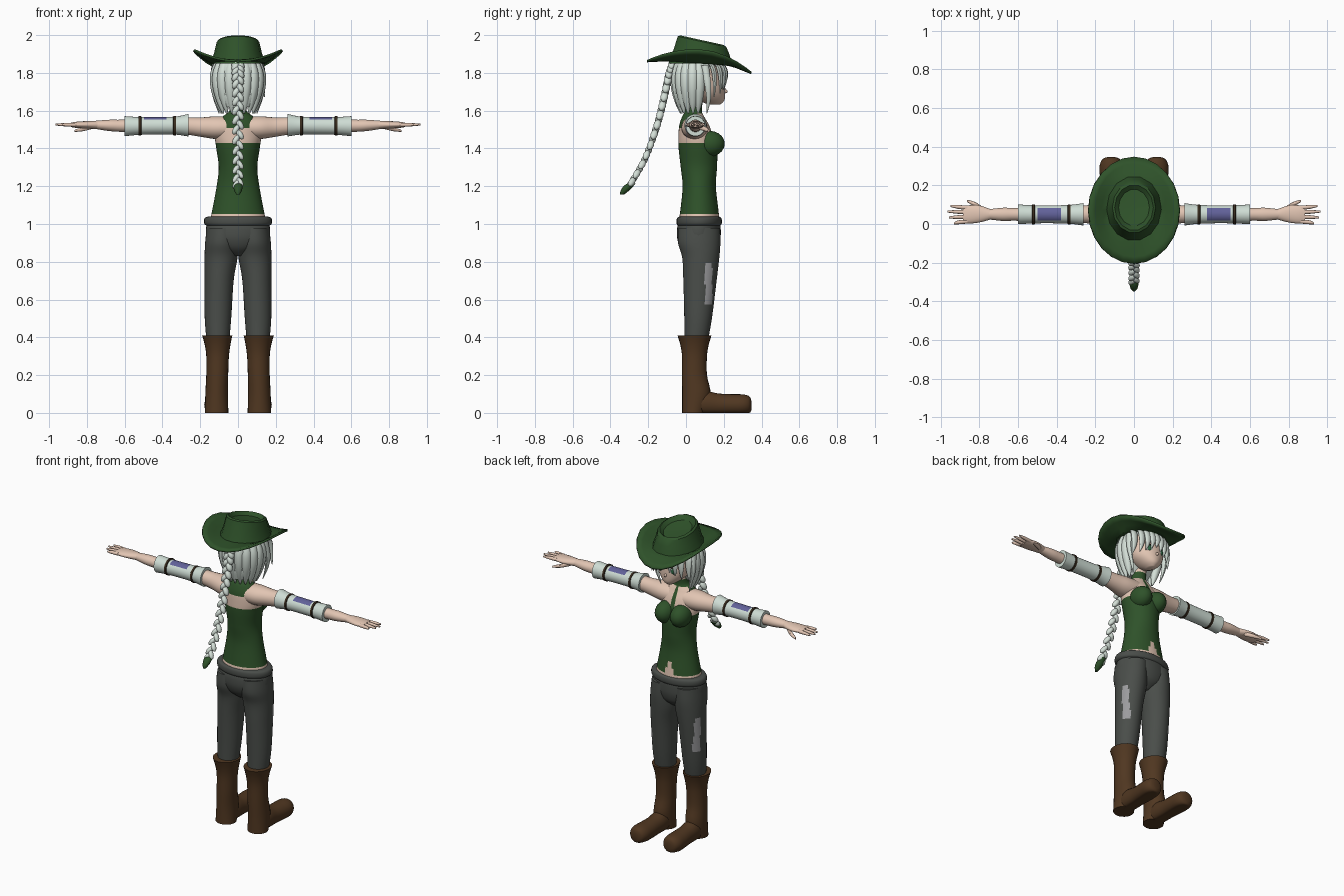
import bpy, bmesh, math
from mathutils import Vector, Matrix

cube = bpy.data.objects.get("Cube")
if cube:
    bpy.data.objects.remove(cube)


def material(name, r, g, b):
    m = bpy.data.materials.new(name)
    m.use_nodes = True
    m.diffuse_color = (r, g, b, 1)
    m.node_tree.nodes["Principled BSDF"].inputs["Base Color"].default_value = (r, g, b, 1)
    return m


GREEN = material("forest green", .028, .085, .023)
PANTS = material("charcoal cloth", .068, .075, .068)
BOOT = material("brown leather", .08, .038, .015)
SKIN = material("skin", .76, .56, .45)
HAIR = material("silver hair", .66, .74, .68)
SLEEVE = material("pale sleeve", .62, .72, .66)
STRAP = material("dark leather", .04, .025, .013)
BLUE = material("blue patch", .12, .12, .32)
GREY = material("grey stripe", .33, .33, .34)
EYE = material("eye green", .03, .14, .06)

AXES = {"x": lambda t, a, b: (t, a, b),
        "y": lambda t, a, b: (a, t, b),
        "z": lambda t, a, b: (a, b, t)}


def smooth_path(rows, k):
    """Catmull-Rom interpolation through rows of numbers."""
    pts = [Vector(r) for r in rows]
    out = []
    for i in range(len(pts) - 1):
        p0, p1, p2, p3 = pts[max(i - 1, 0)], pts[i], pts[i + 1], pts[min(i + 2, len(pts) - 1)]
        for j in range(k):
            t = j / k
            out.append(p1 + (p2 - p0) * (t / 2) + (p0 * 2 - p1 * 5 + p2 * 4 - p3) * (t * t / 2)
                       + (p1 * 3 - p0 - p2 * 3 + p3) * (t ** 3 / 2))
    return out + [pts[-1]]


def finish(name, bm, mats, mirror=False, angle=40, rule=None):
    bmesh.ops.recalc_face_normals(bm, faces=bm.faces)
    if rule:
        for f in bm.faces:
            f.material_index = rule(f.calc_center_median(), f.normal)
    me = bpy.data.meshes.new(name)
    bm.to_mesh(me)
    bm.free()
    ob = bpy.data.objects.new(name, me)
    bpy.context.collection.objects.link(ob)
    for m in mats:
        me.materials.append(m)
    bpy.ops.object.select_all(action="DESELECT")
    ob.select_set(True)
    bpy.context.view_layer.objects.active = ob
    bpy.ops.object.shade_smooth_by_angle(angle=math.radians(angle))
    if mirror:
        ob.modifiers.new("Mirror", "MIRROR")
    return ob


def loft(name, tubes, mats, axis="z", n=24, k=4, shape=None, **kw):
    """Skin elliptical sections (position, centre a, centre b, radius a, radius b)."""
    bm = bmesh.new()
    for rows in tubes:
        rings = []
        for t, a, b, ra, rb in smooth_path(rows, k):
            angles = [2 * math.pi * i / n for i in range(n)]
            rings.append([bm.verts.new(AXES[axis](t, a + ra * math.cos(u), b + rb * math.sin(u)))
                          for u in angles])
        for r, s in zip(rings, rings[1:]):
            for i in range(n):
                bm.faces.new((r[i], r[(i + 1) % n], s[(i + 1) % n], s[i]))
        bm.faces.new(rings[0])
        bm.faces.new(rings[-1])
    if shape:
        for v in bm.verts:
            shape(v.co)
    return finish(name, bm, mats, **kw)


def blobs(name, items, mat, **kw):
    """Ellipsoids given as (centre, radii, rotation matrix)."""
    bm = bmesh.new()
    for centre, radii, rot in items:
        bmesh.ops.create_uvsphere(bm, u_segments=16, v_segments=10, radius=1, matrix=(
            Matrix.Translation(centre) @ rot @ Matrix.Diagonal((*radii, 1))))
    return finish(name, bm, [mat], **kw)


FLAT = Matrix.Identity(4)

# boots
def ground(co):
    co.z = max(co.z, 0)

loft("boot_shaft", [[(0, .113, .04, .062, .06), (.1, .113, .055, .06, .075), (.2, .11, .045, .058, .066),
     (.3, .108, .045, .06, .066), (.36, .108, .045, .068, .075), (.41, .11, .045, .08, .09)]],
     [BOOT], mirror=True)
loft("boot_foot", [[(.02, .113, .04, .05, .05), (.1, .113, .05, .055, .065), (.17, .114, .045, .055, .058),
     (.24, .116, .043, .06, .056), (.3, .118, .043, .06, .055), (.335, .118, .043, .045, .045),
     (.346, .118, .04, .02, .025)]], [BOOT], axis="y", shape=ground, mirror=True)

# trousers
loft("trouser_leg", [[(.36, .106, .052, .058, .06), (.5, .106, .064, .07, .073), (.7, .1, .074, .077, .088),
     (.82, .09, .078, .087, .098), (.9, .086, .07, .088, .112), (.98, .08, .07, .085, .11)]],
     [PANTS, GREY], n=48, k=8, mirror=True,
     rule=lambda c, n: int(n.x > .2 and .57 < c.z < .8 and .1 < c.y < .138))
loft("trouser_hips", [[(.83, 0, .07, .03, .05), (.87, 0, .07, .12, .095), (.92, 0, .068, .165, .114),
     (.97, 0, .068, .17, .116), (1, 0, .07, .165, .112)]], [PANTS], n=32)
loft("waistband", [[(.99, 0, .07, .165, .11), (1, 0, .07, .178, .119), (1.02, 0, .07, .18, .12),
     (1.035, 0, .07, .172, .115), (1.04, 0, .07, .15, .1)]], [PANTS], n=32, k=3)

# torso with bodice, back panel, collar and front opening
def torso_rule(c, n):
    front = c.y > .06
    if c.z < 1.43:
        hem = c.z < 1.052
        opening = front and abs(c.x) < (1.15 - c.z) * .35
        return 0 if hem or opening else 1
    collar = 1.585 < c.z < 1.628
    panel = not front and c.z > 1.51 and abs(c.x) < .09
    lace = front and c.z < 1.6 and abs(c.x) < .009
    return int(collar or panel or lace)

loft("torso", [[(1.02, 0, .07, .148, .108), (1.08, 0, .071, .135, .1), (1.2, 0, .07, .113, .088),
     (1.3, 0, .068, .102, .096), (1.4, 0, .063, .115, .102), (1.46, 0, .052, .122, .092),
     (1.52, 0, .044, .115, .08), (1.565, 0, .038, .085, .06), (1.6, 0, .04, .046, .044),
     (1.67, 0, .052, .04, .04)]], [SKIN, GREEN], n=56, k=9, rule=torso_rule)
blobs("bodice_cup", [((.054, .125, 1.425), (.06, .08, .068), FLAT)], GREEN, mirror=True)

# arms and hands
loft("arm", [[(.03, .045, 1.51, .07, .06), (.12, .045, 1.51, .068, .06), (.2, .05, 1.513, .051, .051),
     (.3, .05, 1.52, .043, .044), (.5, .05, 1.52, .036, .036), (.62, .05, 1.52, .033, .032),
     (.68, .05, 1.522, .034, .03), (.76, .05, 1.525, .025, .021)]], [SKIN], axis="x", mirror=True)
loft("palm", [[(.74, .05, 1.525, .026, .022), (.8, .052, 1.525, .044, .02), (.85, .05, 1.525, .047, .017),
     (.885, .05, 1.525, .042, .012)]], [SKIN], axis="x", mirror=True)
fingers = [[(.86, .05 + s * .028, 1.525, .011, .011), (.91, .05 + s * .032, 1.526, .01, .01),
            (tip, .05 + s * .036, 1.526, .005, .005)]
           for s, tip in ((-1.3, .93), (-.45, .958), (.4, .966), (1.2, .95))]
thumb = [(.775, .07, 1.515, .012, .013), (.82, .1, 1.503, .013, .012), (.865, .12, 1.493, .006, .006)]
loft("fingers", fingers + [thumb], [SKIN], axis="x", n=10, mirror=True)

# detached sleeves with straps
loft("sleeve", [[(.262, .05, 1.523, .058, .06), (.33, .05, 1.521, .049, .048), (.43, .05, 1.52, .046, .046),
     (.52, .05, 1.519, .047, .047), (.6, .05, 1.518, .051, .053)]], [SLEEVE, BLUE],
     axis="x", n=40, k=8, mirror=True,
     rule=lambda c, n: int(n.z > .72 and .375 < c.x < .495))
loft("sleeve_strap", [[(x - .008, .05, 1.52, .049, .049), (x - .006, .05, 1.52, .052, .052),
     (x + .006, .05, 1.52, .052, .052), (x + .008, .05, 1.52, .049, .049)] for x in (.335, .52)],
     [STRAP], axis="x", n=32, k=1, mirror=True)

# head and face
loft("head", [[(1.632, 0, .15, .018, .03), (1.655, 0, .135, .052, .068), (1.7, 0, .108, .094, .1),
     (1.76, 0, .085, .113, .12), (1.82, 0, .07, .115, .125), (1.88, 0, .06, .08, .09)]], [SKIN], n=32)
blobs("nose", [((0, .208, 1.702), (.008, .012, .01), FLAT)], SKIN)
blobs("mouth", [((0, .2, 1.668), (.016, .006, .002), FLAT)], STRAP)
turn = Matrix.Rotation(-.42, 4, "Z")
blobs("eye_white", [((.046, .193, 1.735), (.024, .006, .02), turn)], HAIR, mirror=True)
blobs("iris", [((.046, .196, 1.734), (.013, .006, .018), turn)], EYE, mirror=True)
blobs("eyelash", [((.046, .197, 1.754), (.026, .006, .003), turn)], STRAP, mirror=True)
blobs("ear", [((.115, .075, 1.72), (.012, .022, .032), FLAT)], SKIN, mirror=True)

# hair: scalp, hanging locks and fringe
loft("hair_base", [[(1.62, 0, .0, .075, .05), (1.68, 0, .015, .115, .08), (1.75, 0, .03, .127, .095),
     (1.82, 0, .05, .13, .125), (1.9, 0, .06, .1, .1)]], [HAIR])


def hanging_lock(angle):
    x, y = math.cos(angle), math.sin(angle)
    steps = ((1.87, .85, .02), (1.8, 1, .031), (1.72, 1, .03), (1.64, .87, .02), (1.585, .76, .004))
    return [(z, .116 * f * x, .045 + .096 * f * y, r, r) for z, f, r in steps]


def fringe_lock(x):
    y = .08 + .125 * math.sqrt(1 - (x / .14) ** 2)
    tip = 1.745 - abs(x) * .6
    return [(1.87, x * .9, y - .03, .02, .015), (1.82, x, y, .023, .014),
            ((1.82 + tip) / 2, x * 1.04, y + .008, .017, .01), (tip, x * 1.12 + .006, y + .004, .002, .002)]

loft("hair_locks", [hanging_lock(math.radians(a)) for a in range(-195, 16, 21)], [HAIR], n=10)
loft("fringe", [fringe_lock(i * .03) for i in range(-4, 5)], [HAIR], n=10)
loft("side_lock", [[(1.84, .118, .1, .02, .022), (1.74, .132, .115, .014, .018),
     (1.66, .12, .12, .01, .012), (1.585, .1, .11, .002, .002)]], [HAIR], n=10, mirror=True)

# braid of alternating lobes, with a tie at the end
path = smooth_path([(0, -.07, 1.85), (0, -.092, 1.78), (0, -.12, 1.65), (0, -.16, 1.5),
                    (0, -.22, 1.34), (0, -.295, 1.21)], 6)
lobes = []
for i, p in enumerate(path):
    q, r = path[max(i - 1, 0)], path[min(i + 1, len(path) - 1)]
    side = 1 if i % 2 else -1
    size = 1 - .25 * i / len(path)
    aim = (q - r).to_track_quat("Z", "Y").to_matrix().to_4x4()
    lobes.append((p + Vector((side * .012 * size, 0, 0)), (.019 * size, .022 * size, .03),
                  aim @ Matrix.Rotation(side * .55, 4, "Y")))
blobs("braid", lobes, HAIR)
loft("braid_tie", [[(1.215, 0, -.288, .02, .022), (1.2, 0, -.305, .024, .026), (1.175, 0, -.325, .02, .022),
     (1.155, 0, -.34, .008, .01)]], [GREEN], n=12, k=2)

# hat crown with a sloping dented top
def slope_top(co):
    if co.z > 1.9:
        co.z -= .22 * (co.y - .085)

loft("hat_crown", [[(1.85, 0, .075, .146, .172), (1.9, 0, .078, .128, .155), (1.965, 0, .085, .112, .132),
     (1.973, 0, .085, .1, .118), (1.95, 0, .085, .08, .095), (1.945, 0, .085, .02, .02)]],
     [GREEN], n=14, k=1, shape=slope_top, angle=30)

# hat brim, raised at the sides and dipping at both ends
bm = bmesh.new()
count, rings = 24, []
for f in (.5, .6, .73, .87, 1):
    ring, out = [], max(0, (f - .6) / .4)
    for i in range(count):
        u = 2 * math.pi * i / count
        c, s = math.cos(u), math.sin(u)
        z = 1.856 + out * (.064 * c * c - (.045 if s > 0 else .006) * s * s) - .012 * s
        ring.append(bm.verts.new((.235 * f * c, .07 + .276 * f * s, z)))
    rings.append(ring)
for r, s in zip(rings, rings[1:]):
    for i in range(count):
        bm.faces.new((r[i], r[(i + 1) % count], s[(i + 1) % count], s[i]))
brim = finish("hat_brim", bm, [GREEN], angle=30)
solid = brim.modifiers.new("Solidify", "SOLIDIFY")
solid.thickness, solid.offset = .012, 0
